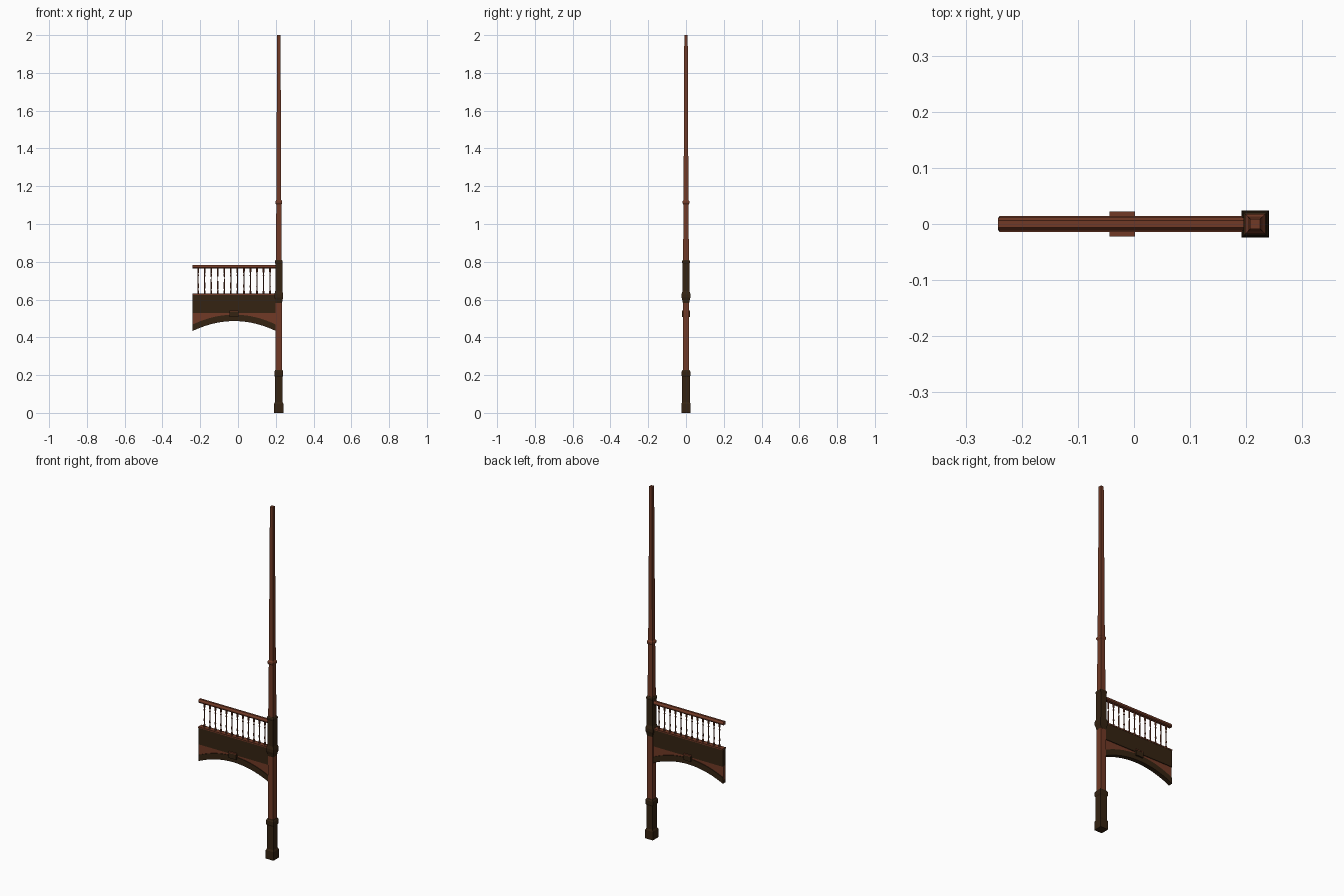
import bpy, bmesh, math

if "Cube" in bpy.data.objects:
    bpy.data.objects.remove(bpy.data.objects["Cube"])


def material(name, rgb):
    m = bpy.data.materials.new(name)
    m.diffuse_color = (*rgb, 1)
    m.use_nodes = True
    m.node_tree.nodes["Principled BSDF"].inputs["Base Color"].default_value = m.diffuse_color
    return m


RED = material("red_brown_wood", (0.165, 0.042, 0.019))
DARK = material("dark_brown_wood", (0.035, 0.017, 0.006))
POST_X = 0.216
LEFT, RIGHT = -0.241, 0.203
MID, HALF_SPAN = -0.02, 0.222


def finish(name, bm, mat):
    bmesh.ops.recalc_face_normals(bm, faces=bm.faces)
    me = bpy.data.meshes.new(name)
    bm.to_mesh(me)
    bm.free()
    me.materials.append(mat)
    ob = bpy.data.objects.new(name, me)
    bpy.context.collection.objects.link(ob)
    return ob


def stack(name, profile, mat, x=POST_X, sides=4):
    """Vertical part made of rings: profile is (half width, z)."""
    bm = bmesh.new()
    k = math.sqrt(2) if sides == 4 else 1
    rings = []
    for r, z in profile:
        rings.append([bm.verts.new((x + k * r * math.cos(a), k * r * math.sin(a), z))
                      for a in (math.tau * (i + 0.5) / sides for i in range(sides))])
    for a, b in zip(rings, rings[1:]):
        for i in range(sides):
            j = (i + 1) % sides
            bm.faces.new((a[i], a[j], b[j], b[i]))
    bm.faces.new(rings[0])
    bm.faces.new(rings[-1])
    return finish(name, bm, mat)


def band(name, low, high, depth, mat, x0=LEFT, x1=RIGHT, n=20):
    """Slab along x between two height curves, +-depth thick in y."""
    bm = bmesh.new()
    rows = []
    for i in range(n + 1):
        x = x0 + (x1 - x0) * i / n
        rows.append([bm.verts.new((x, y, z)) for y, z in
                     ((-depth, low(x)), (depth, low(x)), (depth, high(x)), (-depth, high(x)))])
    for a, b in zip(rows, rows[1:]):
        for i in range(4):
            j = (i + 1) % 4
            bm.faces.new((a[i], a[j], b[j], b[i]))
    bm.faces.new(rows[0])
    bm.faces.new(rows[-1])
    return finish(name, bm, mat)


def box(name, x0, x1, depth, z0, z1, mat):
    return band(name, lambda x: z0, lambda x: z1, depth, mat, x0, x1, 1)


# Post, from the ground up
stack("post_base", [(0.0245, 0), (0.0245, 0.048), (0.020, 0.057), (0.020, 0.19),
                    (0.0235, 0.197), (0.0235, 0.218), (0.019, 0.227)], DARK)
stack("lower_shaft", [(0.0165, 0.22), (0.0165, 0.59)], RED)
stack("post_block", [(0.017, 0.583), (0.0195, 0.597), (0.0235, 0.612), (0.0235, 0.628),
                     (0.0185, 0.645), (0.0185, 0.79), (0.0205, 0.795),
                     (0.0205, 0.803), (0.016, 0.81)], DARK)
stack("upper_shaft", [(0.0155, 0.80), (0.013, 1.12), (0.009, 2.0)], RED)
stack("shaft_ring", [(0.013, 1.102), (0.018, 1.110), (0.018, 1.120), (0.0125, 1.128)], RED)

# Beam with its ledge
box("beam", LEFT, RIGHT, 0.013, 0.53, 0.626, DARK)
box("beam_ledge", LEFT + 0.001, RIGHT, 0.0145, 0.624, 0.631, RED)


# Arch below the beam, with red spandrel and keystone
def soffit(x):
    return 0.486 - 0.053 * ((x - MID) / HALF_SPAN) ** 2


band("arch_rib", soffit, lambda x: soffit(x) + 0.034, 0.0125, DARK)
band("spandrel", lambda x: soffit(x) + 0.02, lambda x: 0.532, 0.009, RED)
box("keystone", -0.044, 0.002, 0.021, 0.508, 0.538, DARK)
box("keystone_cap", -0.044, 0.002, 0.022, 0.537, 0.543, RED)

# Handrail: eight-sided bar along x
rail = [(-0.008, 0.764), (0.008, 0.764), (0.0115, 0.769), (0.0115, 0.776),
        (0.006, 0.784), (-0.006, 0.784), (-0.0115, 0.776), (-0.0115, 0.769)]
bm = bmesh.new()
face = bm.faces.new([bm.verts.new((LEFT - 0.001, y, z)) for y, z in rail])
ext = bmesh.ops.extrude_face_region(bm, geom=[face], use_keep_orig=True)
moved = [v for v in ext["geom"] if isinstance(v, bmesh.types.BMVert)]
bmesh.ops.translate(bm, verts=moved, vec=(RIGHT - LEFT, 0, 0))
finish("handrail", bm, RED)

# Turned balusters
turned = [(0.005, 0.628), (0.005, 0.645), (0.0025, 0.65), (0.0042, 0.668), (0.0028, 0.70),
          (0.0025, 0.72), (0.0045, 0.728), (0.0028, 0.736), (0.005, 0.748), (0.005, 0.767)]
for i in range(12):
    stack(f"baluster_{i + 1}", turned, RED, x=-0.211 + 0.0346 * i, sides=8)
